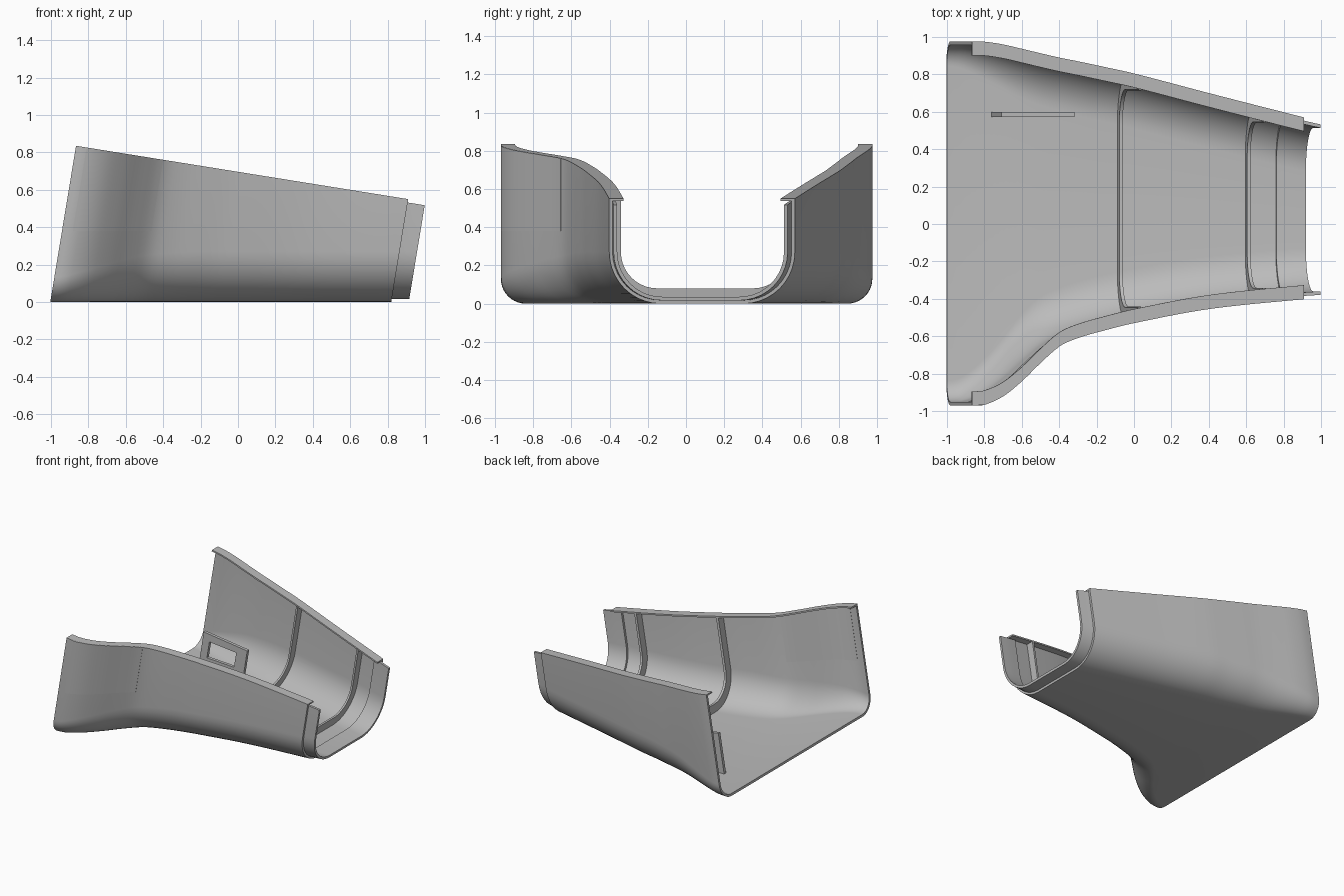
import bpy, bmesh, math

if "Cube" in bpy.data.objects:
    bpy.data.objects.remove(bpy.data.objects["Cube"])

LEAN = 0.165   # every cross-section leans towards +x with height

# Plan outline along the rim: x, front y, back y, corner radius
PLAN = [(-0.87, -0.97, 0.976, 0.13), (-0.80, -0.965, 0.975, 0.14), (-0.70, -0.92, 0.96, 0.17),
        (-0.60, -0.84, 0.937, 0.20), (-0.50, -0.742, 0.913, 0.23), (-0.40, -0.655, 0.89, 0.25),
        (-0.30, -0.61, 0.87, 0.26), (-0.15, -0.567, 0.838, 0.27), (0.0, -0.53, 0.805, 0.27),
        (0.40, -0.455, 0.70, 0.27), (0.91, -0.402, 0.57, 0.27), (1.02, -0.395, 0.545, 0.27)]

grey = bpy.data.materials.new("plain grey")
grey.diffuse_color = (0.5, 0.5, 0.5, 1)
grey.use_nodes = True
grey.node_tree.nodes["Principled BSDF"].inputs["Base Color"].default_value = grey.diffuse_color


def plan(x, k):
    """Smoothly interpolated column k of the plan outline."""
    i = max(j for j in range(len(PLAN) - 1) if PLAN[j][0] <= x or j == 0)
    slope = lambda a, b: (PLAN[b][k] - PLAN[a][k]) / (PLAN[b][0] - PLAN[a][0])
    last = len(PLAN) - 1
    m0, m1 = slope(max(i - 1, 0), i + 1), slope(i, min(i + 2, last))
    w = PLAN[i + 1][0] - PLAN[i][0]
    t = (x - PLAN[i][0]) / w
    return ((2*t**3 - 3*t*t + 1) * PLAN[i][k] + (t**3 - 2*t*t + t) * w * m0
            + (3*t*t - 2*t**3) * PLAN[i + 1][k] + (t**3 - t*t) * w * m1)


def rim_z(x):
    return 0.835 - 0.1606 * (x + 0.865)


def rim_x(floor_x):
    """Rim position of the section that meets the floor at floor_x."""
    return (floor_x + LEAN * (0.835 - 0.1606 * 0.865)) / (1 + LEAN * 0.1606)


def steps(a, b, n):
    return [a + (b - a) * i / n for i in range(n + 1)]


def u_profile(x, off, drop):
    """U-shaped section, moved inwards by off, ending below the rim by drop."""
    y0, y1 = plan(x, 1) + off, plan(x, 2) - off
    r, top = max(plan(x, 3) - off, 0.02), rim_z(x) - drop
    arc = [(r * (1 - math.cos(a)), off + r * (1 - math.sin(a))) for a in steps(0, math.pi / 2, 10)]
    return ([(y0, top)] + [(y0 + d, z) for d, z in arc]
            + [(y1 - d, z) for d, z in reversed(arc)] + [(y1, top)])


def loft(name, xs, section):
    """Skin closed sections placed at rim positions xs, with quad end caps."""
    bm = bmesh.new()
    rings = []
    for x in xs:
        base = x - LEAN * rim_z(x)
        rings.append([bm.verts.new((base + LEAN * z, y, z)) for y, z in section(x)])
    n = len(rings[0])
    for a, b in zip(rings, rings[1:]):
        for i in range(n):
            bm.faces.new((a[i], a[(i + 1) % n], b[(i + 1) % n], b[i]))
    for ring in (rings[0], rings[-1]):
        for i in range(n // 2 - 1):
            bm.faces.new((ring[i], ring[i + 1], ring[n - 2 - i], ring[n - 1 - i]))
    bmesh.ops.recalc_face_normals(bm, faces=bm.faces)
    mesh = bpy.data.meshes.new(name)
    bm.to_mesh(mesh)
    bm.free()
    ob = bpy.data.objects.new(name, mesh)
    bpy.context.collection.objects.link(ob)
    mesh.materials.append(grey)
    bpy.ops.object.select_all(action='DESELECT')
    ob.select_set(True)
    bpy.context.view_layer.objects.active = ob
    bpy.ops.object.shade_smooth_by_angle(angle=math.radians(30))
    return ob


def u_band(name, xs, outer, inner, drop):
    return loft(name, xs, lambda x: u_profile(x, outer, drop) + u_profile(x, inner, drop)[::-1])


# Trough shell: floor and both side walls
u_band("trough_shell", steps(-0.866, 0.91, 60), 0, 0.018, 0.002)

# Stepped lip that sticks out of the narrow end
u_band("end_lip", steps(rim_x(0.755), rim_x(0.913), 6), 0.017, 0.036, 0.018)

# Two reinforcing ribs across the inside
for name, fx in (("middle_rib", -0.092), ("end_rib", 0.592)):
    u_band(name, steps(rim_x(fx), rim_x(fx + 0.018), 1), 0.01, 0.08, 0.008)


# Flat flanges turned inwards along both rims
def flange(col, sign):
    def section(x):
        y, z = plan(x, col), rim_z(x)
        return [(y, z), (y + sign * 0.075, z), (y + sign * 0.075, z - 0.012), (y, z - 0.012)]
    return section


loft("front_flange", steps(-0.866, 0.91, 60), flange(1, 1))
loft("back_flange", steps(-0.866, 0.91, 60), flange(2, -1))


# Thin panel set into the flared part of the front wall
def panel(x):
    y, z = plan(x, 1), rim_z(x) - 0.001
    return [(y - 0.002, z), (y + 0.02, z), (y + 0.02, 0.38), (y - 0.002, 0.38)]


loft("front_panel", steps(-0.81, -0.40, 20), panel)


# Upright bracket plate with a window, standing on the floor
def bar(name, x0, x1, low, high):
    def section(x):
        t = 0.335 - 0.13 * (x - x0_all)
        z0, z1 = 0.012 + low * t, 0.012 + high * (t - 0.012)
        return [(0.573, z1), (0.598, z1), (0.598, z0), (0.573, z0)]
    return loft(name, [x0, x1], section)


x0_all, x1_all = rim_x(-0.765), rim_x(-0.365)
bar("bracket_left", x0_all, x0_all + 0.06, 0, 1)
bar("bracket_right", x1_all - 0.09, x1_all, 0, 1)
bar("bracket_bottom", x0_all + 0.06, x1_all - 0.09, 0, 0.38)
bar("bracket_top", x0_all + 0.06, x1_all - 0.09, 0.78, 1)
